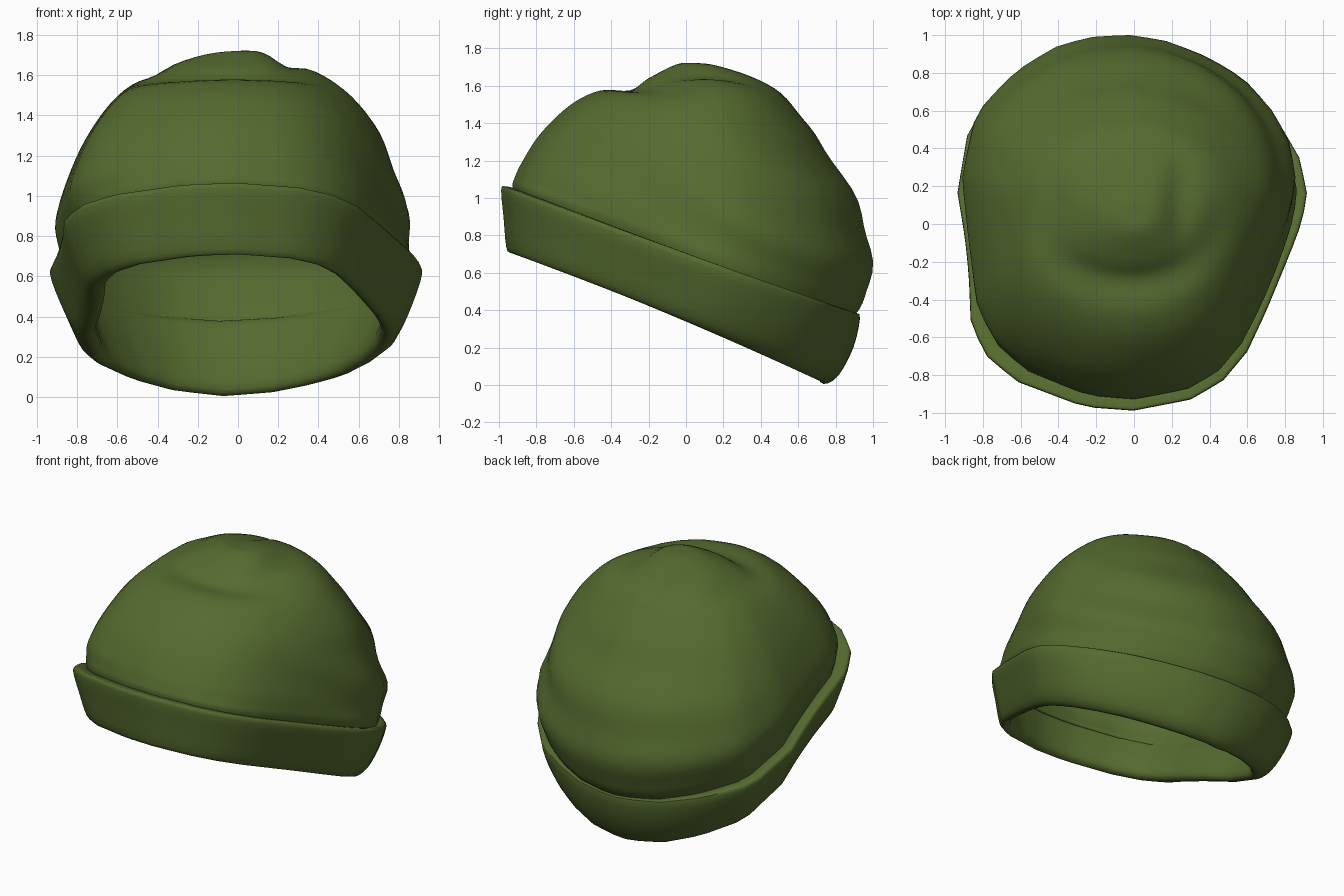
import bpy, bmesh, math
from mathutils import Vector

if "Cube" in bpy.data.objects:
    bpy.data.objects.remove(bpy.data.objects["Cube"])

N = 60                      # points around the head
SEAM = 16                   # column of the centre-back seam (96 degrees)

olive = bpy.data.materials.new("olive green")
olive.diffuse_color = (0.0908, 0.147, 0.0284, 1)
olive.use_nodes = True
olive.node_tree.nodes["Principled BSDF"].inputs["Base Color"].default_value = olive.diffuse_color

# Plan outline of the whole hat, anticlockwise from +x
PLAN = [(.92, .17), (.88, .38), (.78, .56), (.62, .74), (.42, .86), (.2, .95), (-.1, 1),
        (-.4, .93), (-.64, .79), (-.87, .56), (-.93, .2), (-.89, -.05), (-.87, -.25),
        (-.86, -.5), (-.79, -.68), (-.62, -.83), (-.26, -.97), (0, -.99), (.3, -.93),
        (.47, -.83), (.6, -.67), (.7, -.45), (.8, -.2), (.87, -.02)]


def outline(i):
    """Unit plan direction for column i, interpolated along the outline."""
    a = 2 * math.pi * i / N
    d = Vector((math.cos(a), math.sin(a)))
    for p, q in zip(PLAN, PLAN[1:] + PLAN[:1]):
        p, q = Vector(p), Vector(q)
        cp, cq = d.cross(p), d.cross(q)
        if cp <= 0 < cq and d.dot(p + q) > 0:
            r = p.lerp(q, -cp / (cq - cp))
            return Vector((r.x / .925, r.y))
    return d


def catmull(rows, steps, closed):
    n, out = len(rows), []
    for k in range(n if closed else n - 1):
        idx = [(k + j) % n if closed else min(max(k + j, 0), n - 1) for j in (-1, 0, 1, 2)]
        quad = list(zip(*[rows[i] for i in idx]))
        for s in range(steps):
            t = s / steps
            out.append([.5 * (2 * b + (c - a) * t + (2 * a - 5 * b + 4 * c - d) * t * t
                              + (3 * b - a - 3 * c + d) * t ** 3) for a, b, c, d in quad])
    return out if closed else out + [list(rows[-1])]


def ring_point(row, i, roundness):
    """Row: front y, front z, back y, back z, left x, right x, side z."""
    yf, zf, yb, zb, xl, xr, zs = row
    a = 2 * math.pi * i / N
    u = outline(i).lerp(Vector((math.cos(a), math.sin(a))), roundness)
    x = (xl + xr) / 2 + u.x * (xr - xl) / 2
    y = (yf + yb) / 2 + u.y * (yb - yf) / 2
    v = max(-1, min(1, u.y))
    z = zs + v * (zb - zf) / 2 + v * v * ((zb + zf) / 2 - zs)
    return Vector((x, y, z))


def gauss(d, w):
    return math.exp(-(d / w) ** 2)


def loft(name, rows, closed, shape, angle):
    bm = bmesh.new()
    rings = [[bm.verts.new(shape(ring_point(r, i, 0 if closed else k / len(rows)), i, k / len(rows)))
              for i in range(N)] for k, r in enumerate(rows)]
    pairs = list(zip(rings, rings[1:])) + ([(rings[-1], rings[0])] if closed else [])
    for lo, hi in pairs:
        for i in range(N):
            j = (i + 1) % N
            bm.faces.new((lo[i], lo[j], hi[j], hi[i]))
    if not closed:
        bm.faces.new(rings[-1])
    bmesh.ops.recalc_face_normals(bm, faces=bm.faces)
    me = bpy.data.meshes.new(name)
    bm.to_mesh(me)
    bm.free()
    me.materials.append(olive)
    ob = bpy.data.objects.new(name, me)
    bpy.context.collection.objects.link(ob)
    bpy.ops.object.select_all(action='DESELECT')
    ob.select_set(True)
    bpy.context.view_layer.objects.active = ob
    bpy.ops.object.shade_smooth_by_angle(angle=math.radians(angle))
    return ob


def inward(p, amount):
    d = Vector((p.x, p.y, 0))
    return p - d.normalized() * amount if d.length > 1e-4 else p


def crown_shape(p, i, t):
    a = 2 * math.pi * i / N
    low = gauss(t - .3, .22)
    # horizontal slouch folds across the back, diagonal folds on the sides
    back = max(0, math.sin(a)) ** 2
    side = max(0, math.cos(a - .5))
    p = inward(p, .014 * back * low * math.sin(42 * t))
    p = inward(p, .012 * side * low * math.sin(16 * (p.z + .6 * p.y)))
    # centre-back seam
    if i == SEAM and t < .85:
        p = inward(p, .014)
    # gathered dents in the top
    for cx, cy, depth in ((.24, .12, .04), (-.42, .12, .02), (-.08, .2, .012)):
        p.z -= depth * gauss(p.x - cx, .07) * gauss(p.y - cy, .2) * (p.z > 1.3)
    return p


def cuff_shape(p, i, t):
    return inward(p, .014) if i == SEAM else p


# Knitted crown, from inside the cuff up to the top
crown_rows = [
    (-.90, .95, .87, .30, -.83, .84, .62),
    (-.935, 1.06, .92, .38, -.86, .87, .73),
    (-.92, 1.12, .985, .50, -.89, .87, .80),
    (-.88, 1.20, 1.00, .72, -.91, .86, .92),
    (-.78, 1.35, .92, .98, -.86, .81, 1.09),
    (-.62, 1.50, .76, 1.25, -.77, .74, 1.28),
    (-.46, 1.575, .63, 1.42, -.64, .61, 1.46),
    (-.30, 1.575, .51, 1.56, -.50, .47, 1.575),
    (-.20, 1.64, .35, 1.65, -.32, .30, 1.655),
    (-.05, 1.715, .16, 1.71, -.12, .12, 1.715),
    (.03, 1.72, .07, 1.72, -.02, .02, 1.72)]
crown = loft("crown", catmull(crown_rows, 4, False), False, crown_shape, 40)
lining = crown.modifiers.new("thickness", 'SOLIDIFY')
lining.thickness = .025
lining.offset = -1

# Turned-up cuff: closed section, outside up, inside down
cuff_rows = [
    (-.945, .715, .75, .005, -.74, .76, .38),
    (-.97, .74, .83, .05, -.81, .82, .41),
    (-.985, .90, .91, .20, -.88, .88, .54),
    (-.998, 1.045, .945, .355, -.93, .925, .68),
    (-.975, 1.065, .92, .375, -.90, .90, .715),
    (-.90, 1.02, .85, .35, -.82, .83, .67),
    (-.90, .77, .73, .08, -.71, .72, .44)]
loft("cuff", catmull(cuff_rows, 3, True), True, cuff_shape, 50)
